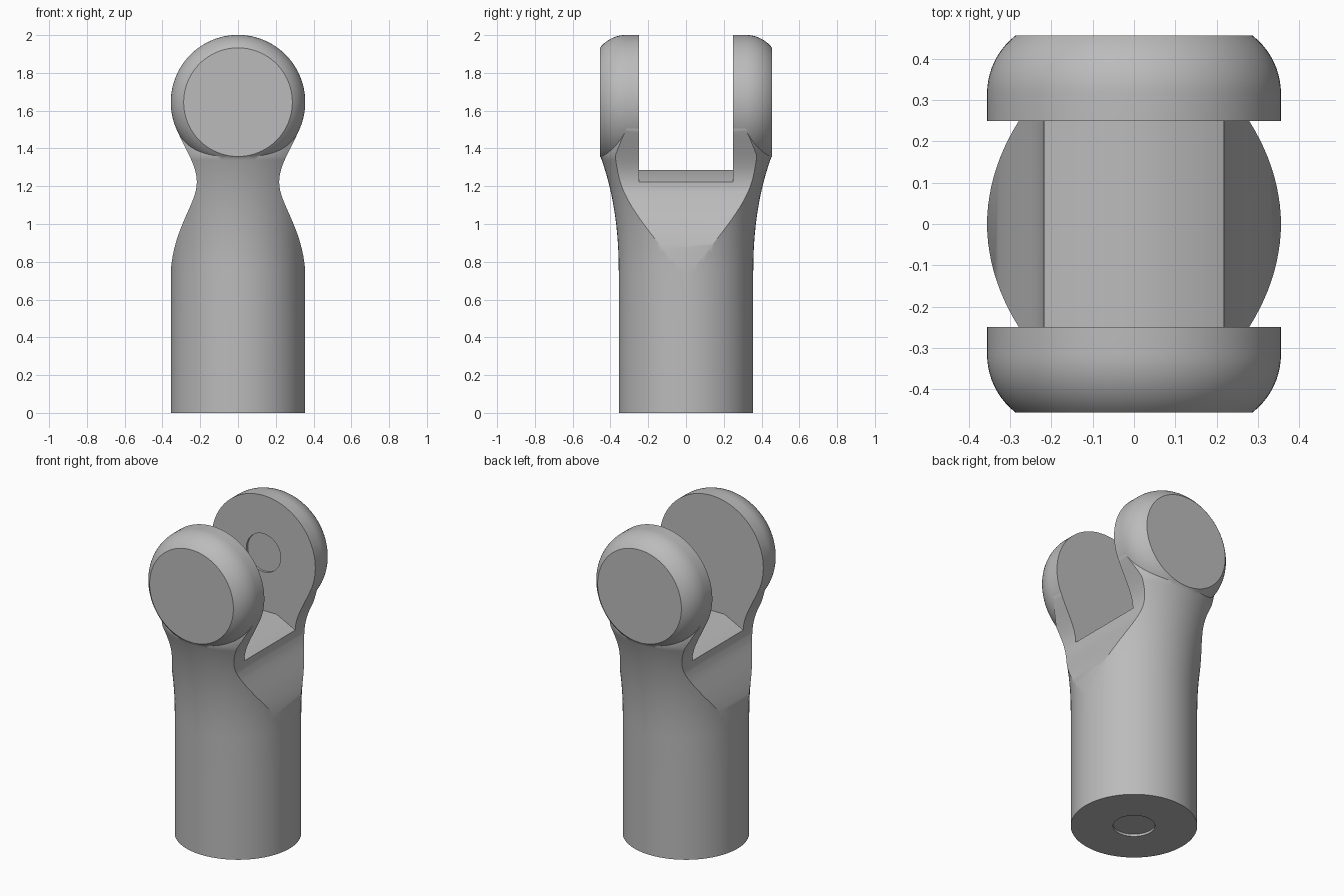
import bpy, bmesh, math
from mathutils import Vector, Matrix
from mathutils.geometry import interpolate_bezier

cube = bpy.data.objects.get("Cube")
if cube:
    bpy.data.objects.remove(cube, do_unlink=True)

grey = bpy.data.materials.new("plain grey")
grey.use_nodes = True
GREY = (0.5, 0.5, 0.5, 1)
grey.diffuse_color = GREY
grey.node_tree.nodes["Principled BSDF"].inputs["Base Color"].default_value = GREY

PIN_Z, RADIUS, DEPTH, SLOT = 1.645, 0.356, 0.456, 0.25


def finish(bm, name):
    bmesh.ops.recalc_face_normals(bm, faces=bm.faces)
    mesh = bpy.data.meshes.new(name)
    bm.to_mesh(mesh)
    bm.free()
    mesh.materials.append(grey)
    obj = bpy.data.objects.new(name, mesh)
    bpy.context.collection.objects.link(obj)
    return obj


def curve(a, b, c, d, n=18):
    pts = interpolate_bezier(*[Vector((p[0], p[1], 0)) for p in (a, b, c, d)], n)
    return [(p.x, p.y) for p in pts]


def lathe(name, profile, matrix=Matrix(), sides=96):
    """Spin (radius, height) points around z, cap both ends, then place."""
    bm = bmesh.new()
    rings = []
    for r, h in profile:
        rings.append([bm.verts.new((r * math.cos(math.tau * i / sides),
                                    r * math.sin(math.tau * i / sides), h))
                      for i in range(sides)])
    for low, high in zip(rings, rings[1:]):
        for i in range(sides):
            j = (i + 1) % sides
            bm.faces.new((low[i], low[j], high[j], high[i]))
    bm.faces.new(rings[0])
    bm.faces.new(rings[-1])
    bm.transform(matrix)
    return finish(bm, name)


def prism(name, half, y):
    """Mirror (x, z) points in x and extrude the outline from -y to y."""
    outline = half + [(-x, z) for x, z in reversed(half)]
    bm = bmesh.new()
    face = bm.faces.new([bm.verts.new((x, -y, z)) for x, z in outline])
    out = bmesh.ops.extrude_face_region(bm, geom=[face])
    moved = [v for v in out["geom"] if isinstance(v, bmesh.types.BMVert)]
    bmesh.ops.translate(bm, verts=moved, vec=(0, 2 * y, 0))
    return finish(bm, name)


def combine(target, tool, operation):
    mod = target.modifiers.new(operation.lower(), "BOOLEAN")
    mod.operation, mod.solver, mod.object = operation, "EXACT", tool
    bpy.ops.object.select_all(action="DESELECT")
    bpy.context.view_layer.objects.active = target
    target.select_set(True)
    bpy.ops.object.modifier_apply(modifier=mod.name)
    bpy.data.objects.remove(tool, do_unlink=True)


# Round shank flaring out towards the fork
shank = [(RADIUS, z) for z in (0, 0.25, 0.5)]
shank += curve((RADIUS, 0.75), (RADIUS, 1.05), (0.41, 1.24), (0.454, 1.36))
fork = lathe("clevis_fork", shank + [(0.454, 1.6)])

# Pinched neck trims the sides of the shank
neck = [(0.45, -0.1), (0.45, 0.66)]
neck += curve((0.358, 0.70), (0.356, 0.97), (0.218, 1.10), (0.218, 1.22))
neck += curve((0.218, 1.22), (0.218, 1.31), (0.275, 1.388), (0.325, 1.50))[1:]
neck += [(0.31, 1.7)]
combine(fork, prism("neck_trim", neck, 0.6), "INTERSECT")

# Round fork head with softened rims and flat outer discs
ROUND, ARC = 0.178, math.radians(52)
rim = [(RADIUS - ROUND + ROUND * math.cos(ARC * i / 10),
        DEPTH - ROUND * math.sin(ARC) + ROUND * math.sin(ARC * i / 10))
       for i in range(11)]
head = [(r, -h) for r, h in reversed(rim)] + rim
lay_down = Matrix.Translation((0, 0, PIN_Z)) @ Matrix.Rotation(-math.pi / 2, 4, "X")
combine(fork, lathe("fork_head", head, lay_down), "UNION")

# Slot between the two lugs, with a floor bevelled down at both sides
slot = [(0.09, 1.287), (0.22, 1.222), (0.6, 1.222), (0.6, 2.2)]
combine(fork, prism("slot", slot, SLOT), "DIFFERENCE")

# Shallow round recesses in the rear lug and under the base
pocket = [(0.118, -0.014), (0.118, 0.014)]
place = Matrix.Translation((0, SLOT, PIN_Z)) @ Matrix.Rotation(-math.pi / 2, 4, "X")
combine(fork, lathe("lug_recess", pocket, place, 48), "DIFFERENCE")
combine(fork, lathe("base_recess", pocket, Matrix(), 48), "DIFFERENCE")

fork.select_set(True)
bpy.context.view_layer.objects.active = fork
bpy.ops.object.shade_smooth_by_angle(angle=math.radians(30))
